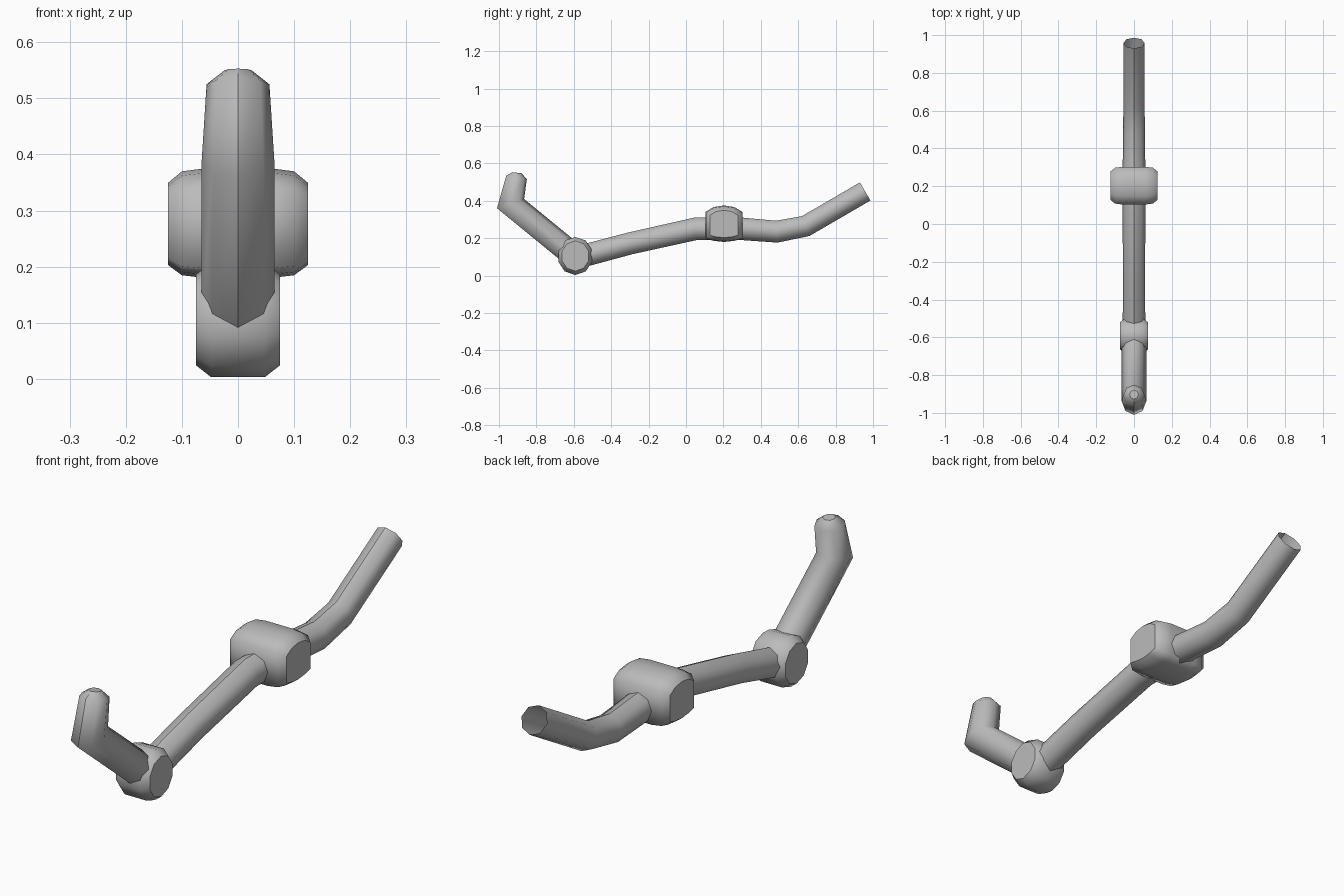
import bpy, bmesh, math
from mathutils import Vector

cube = bpy.data.objects.get("Cube")
if cube:
    bpy.data.objects.remove(cube)

grey = bpy.data.materials.new("plain grey")
grey.use_nodes = True
colour = (0.5, 0.5, 0.5, 1)
grey.diffuse_color = colour
grey.node_tree.nodes["Principled BSDF"].inputs["Base Color"].default_value = colour


def loft(name, rings, caps, seam=False):
    """Skin a list of rings; caps closes the (first, last) ring."""
    bm = bmesh.new()
    loops = [[bm.verts.new(p) for p in ring] for ring in rings]
    n = len(loops[0])
    for a, b in zip(loops, loops[1:]):
        for i in range(n):
            j = (i + 1) % n
            bm.faces.new((a[i], a[j], b[j], b[i]))
        if seam:
            bm.edges.get((a[0], b[0])).smooth = False
    for loop, closed in zip((loops[0], loops[-1]), caps):
        if closed:
            bm.faces.new(loop)
    bmesh.ops.recalc_face_normals(bm, faces=bm.faces)
    for f in bm.faces:
        f.smooth = len(f.verts) == 4
    mesh = bpy.data.meshes.new(name)
    bm.to_mesh(mesh)
    bm.free()
    mesh.materials.append(grey)
    obj = bpy.data.objects.new(name, mesh)
    bpy.context.collection.objects.link(obj)
    return obj


def tube(name, path, caps=(False, False)):
    """Eight-sided mitred pipe through (y, z, radius) points."""
    pts = [Vector((0, y, z)) for y, z, r in path]
    rings = []
    for i, p in enumerate(pts):
        before = (p - pts[i - 1]).normalized() if i else None
        after = (pts[i + 1] - p).normalized() if i + 1 < len(pts) else None
        before, after = before or after, after or before
        tangent = (before + after).normalized()
        up = Vector((1, 0, 0)).cross(tangent) / tangent.dot(after)
        r = path[i][2]
        rings.append([p + r * (up * math.cos(k * math.pi / 4)
                               + Vector((math.sin(k * math.pi / 4), 0, 0)))
                      for k in range(8)])
    return loft(name, rings, caps, seam=True)


def knuckle(name, profile, centre, stations):
    """Side profile carried across x, shrinking towards both ends."""
    cy, cz = centre
    full = [(-x, s) for x, s in reversed(stations)] + stations
    rings = [[(x, cy + s * (y - cy), cz + s * (z - cz)) for y, z in profile]
             for x, s in full]
    return loft(name, rings, (True, True))


# Pipes: closed rounded tip at the front, open mouth at the back
tube("front_hook", [(-0.59, 0.10, 0.065), (-0.938, 0.385, 0.065),
                    (-0.906, 0.525, 0.056), (-0.903, 0.55, 0.024)],
     caps=(False, True))
tube("middle_pipe", [(-0.60, 0.092, 0.06), (-0.30, 0.172, 0.059),
                     (0.05, 0.25, 0.06), (0.2, 0.25, 0.06)])
tube("rear_pipe", [(0.2, 0.257, 0.06), (0.30, 0.25, 0.06), (0.485, 0.235, 0.058),
                   (0.64, 0.265, 0.056), (0.958, 0.45, 0.056)])

# Round ten-sided joint at the front
decagon = [(-0.592 + 0.098 * math.cos((k + 0.5) * math.pi / 5 + math.pi / 10 + math.pi / 10),
            0.105 + 0.105 * math.sin((k + 0.5) * math.pi / 5 + math.pi / 10 + math.pi / 10))
           for k in range(10)]
knuckle("front_joint", decagon, (-0.592, 0.105), [(0.048, 0.97), (0.075, 0.77)])

# Wide boxy joint in the middle with a domed top
half = [(0, 0.375), (0.055, 0.367), (0.1, 0.34), (0.1, 0.197), (0.055, 0.186), (0, 0.18)]
box = ([(0.203 + y, z) for y, z in half]
       + [(0.203 - y, z) for y, z in half[-2:0:-1]])
knuckle("middle_joint", box, (0.203, 0.272), [(0.06, 1.0), (0.1, 0.95), (0.125, 0.75)])
